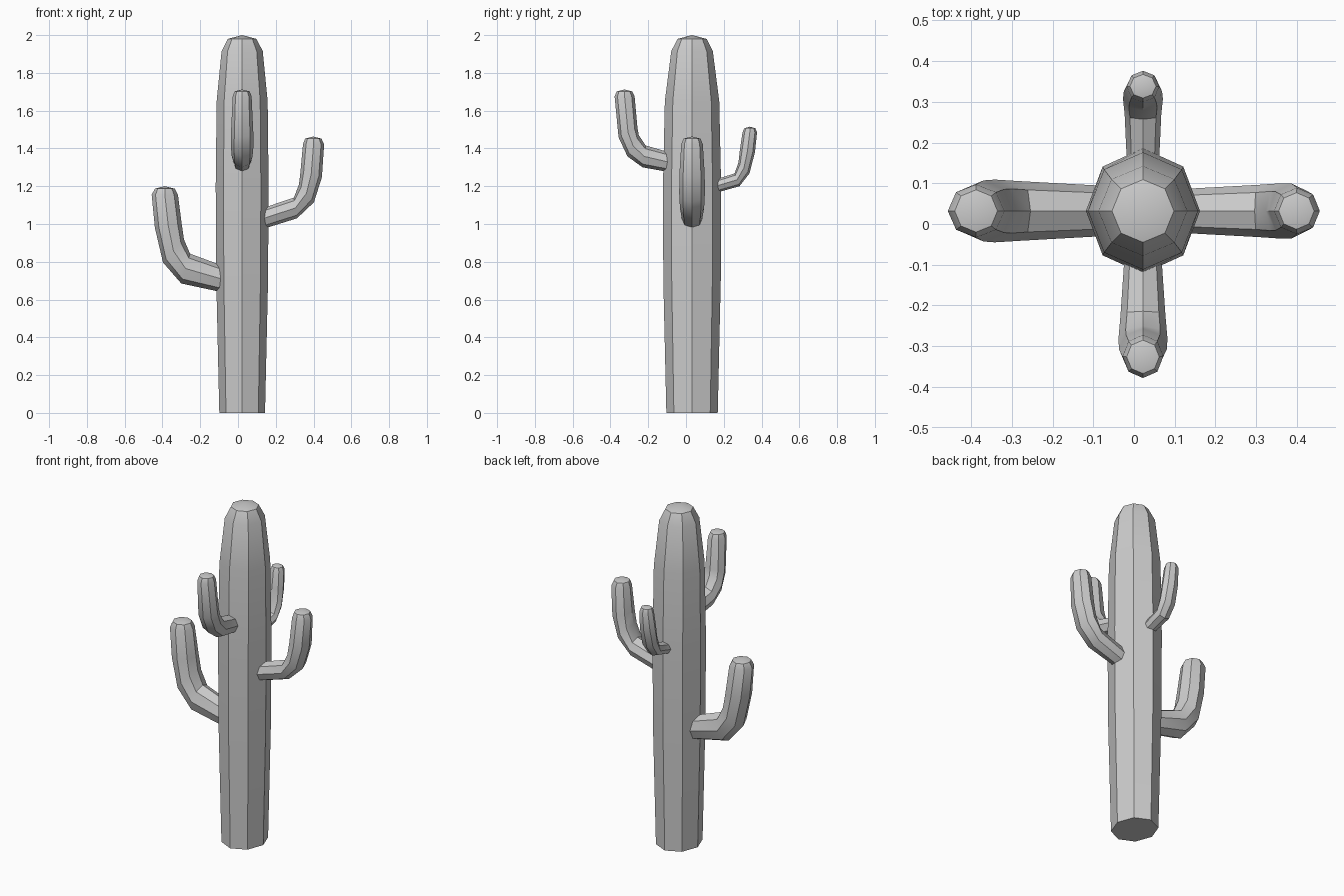
import bpy, bmesh
from math import sin, cos, pi
from mathutils import Vector

if "Cube" in bpy.data.objects:
    bpy.data.objects.remove(bpy.data.objects["Cube"])

CX, CY = 0.022, 0.032   # trunk axis
SIDES = 8


def loft(name, rings, start_tip, end_tip):
    """Skin octagonal rings (centre, half axis u, half axis v) and close both ends."""
    bm = bmesh.new()
    loops = []
    for c, u, v in rings:
        loops.append([bm.verts.new(c + u * cos(2 * pi * i / SIDES) + v * sin(2 * pi * i / SIDES))
                      for i in range(SIDES)])
    for a, b in zip(loops, loops[1:]):
        for i in range(SIDES):
            j = (i + 1) % SIDES
            bm.faces.new((a[i], a[j], b[j], b[i]))
    for loop, tip in ((loops[0], start_tip), (loops[-1], end_tip)):
        if tip is None:
            bm.faces.new(loop)
        else:
            t = bm.verts.new(tip)
            for i in range(SIDES):
                bm.faces.new((loop[i], loop[(i + 1) % SIDES], t))
    bmesh.ops.recalc_face_normals(bm, faces=bm.faces[:])
    me = bpy.data.meshes.new(name)
    bm.to_mesh(me)
    bm.free()
    ob = bpy.data.objects.new(name, me)
    bpy.context.collection.objects.link(ob)
    bpy.ops.object.select_all(action='DESELECT')
    ob.select_set(True)
    bpy.context.view_layer.objects.active = ob
    bpy.ops.object.shade_smooth_by_angle(angle=0.6)
    return ob


def arm(name, direction, profile, top):
    """Arm along +-x or +-y; profile rows: outer (d, z), inner (d, z), half width."""
    d = Vector(direction)
    side = Vector((-d.y, d.x, 0))
    base = Vector((CX, 0, 0)) if d.x == 0 else Vector((0, CY, 0))
    rings = []
    for od, oz, nd, nz, w in profile:
        o = base + d * od + Vector((0, 0, oz))
        n = base + d * nd + Vector((0, 0, nz))
        rings.append(((o + n) / 2, (o - n) / 2, side * w))
    tip = rings[-1][0].copy()
    tip.z = top
    return loft(name, rings, None, tip)


# Trunk: z, x radius, y radius
trunk = [(0, .121, .136), (.7, .137, .152), (1.2, .14, .154), (1.65, .135, .144),
         (1.915, .109, .11), (1.98, .076, .077)]
loft("trunk", [(Vector((CX, CY, z)), Vector((rx, 0, 0)), Vector((0, ry, 0))) for z, rx, ry in trunk],
     None, Vector((CX, CY, 2.0)))

# Four upturned arms
arm("left_arm", (-1, 0, 0), [
    (.09, .64, .07, .775, .062), (.30, .685, .254, .843, .073), (.397, .796, .286, .918, .077),
    (.44, .98, .298, 1.0, .075), (.457, 1.155, .318, 1.155, .065), (.44, 1.187, .335, 1.187, .052)], 1.2)
arm("right_arm", (1, 0, 0), [
    (.12, .97, .12, 1.08, .054), (.312, 1.03, .296, 1.14, .064), (.402, 1.115, .323, 1.21, .068),
    (.444, 1.247, .331, 1.28, .067), (.456, 1.422, .344, 1.422, .057), (.442, 1.452, .355, 1.452, .045)], 1.463)
arm("front_arm", (0, -1, 0), [
    (.09, 1.275, .09, 1.38, .046), (.23, 1.30, .214, 1.416, .055), (.31, 1.358, .25, 1.47, .06),
    (.357, 1.459, .257, 1.51, .059), (.378, 1.675, .272, 1.675, .05), (.367, 1.702, .285, 1.702, .04)], 1.712)
arm("back_arm", (0, 1, 0), [
    (.14, 1.16, .14, 1.23, .039), (.283, 1.20, .257, 1.268, .045), (.336, 1.268, .278, 1.326, .049),
    (.365, 1.38, .285, 1.39, .047), (.376, 1.485, .299, 1.485, .04), (.367, 1.507, .309, 1.507, .032)], 1.515)
